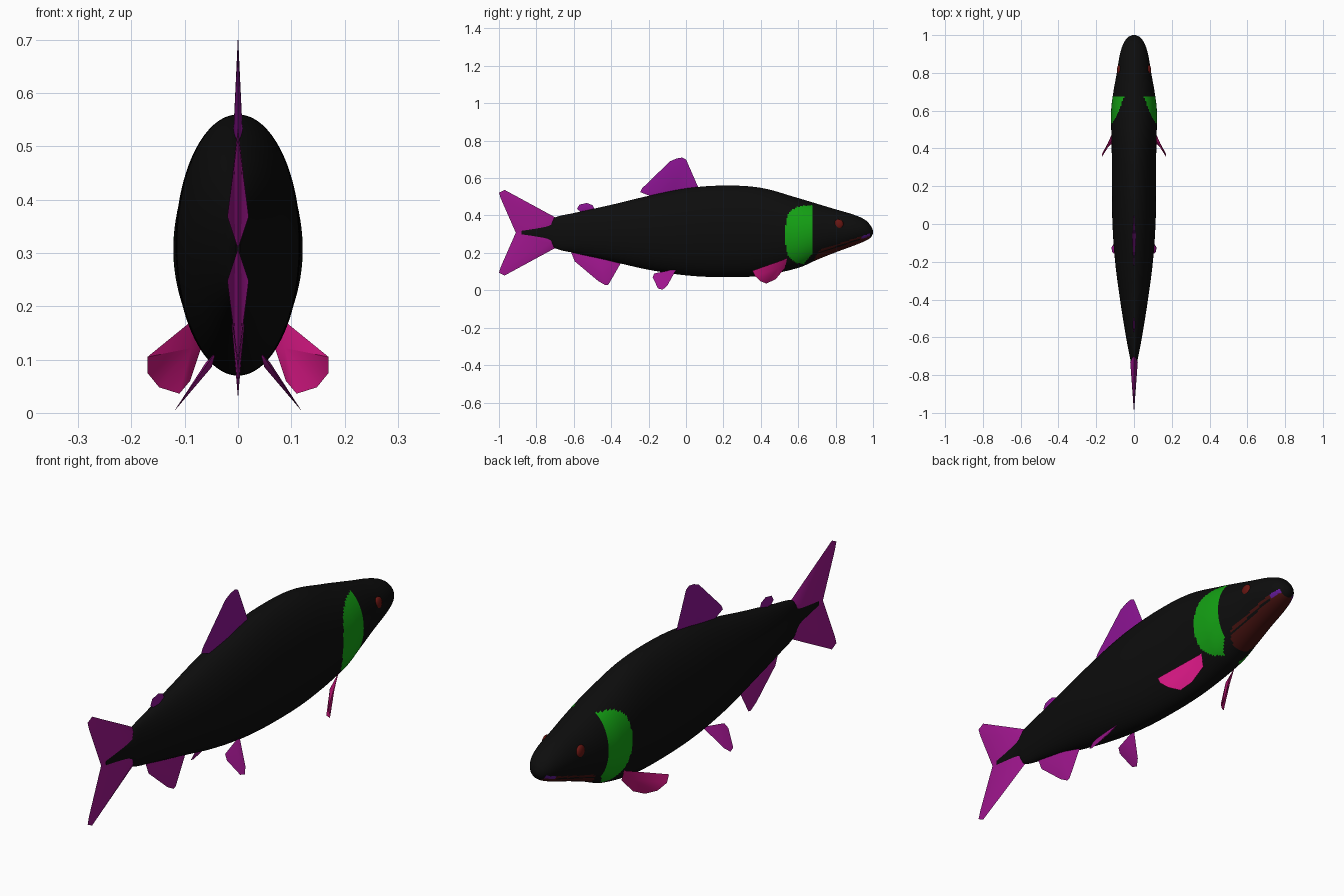
import bpy
import bmesh
import math
from mathutils import Vector

if "Cube" in bpy.data.objects:
    bpy.data.objects.remove(bpy.data.objects["Cube"])


def material(name, r, g, b):
    m = bpy.data.materials.new(name)
    m.use_nodes = True
    m.diffuse_color = (r, g, b, 1)
    bsdf = m.node_tree.nodes["Principled BSDF"]
    bsdf.inputs["Base Color"].default_value = (r, g, b, 1)
    bsdf.inputs["Roughness"].default_value = 0.7
    return m


BLACK = material("body black", .004, .004, .004)
GREEN = material("gill green", .007, .36, .007)
DARK_RED = material("jaw dark red", .06, .006, .005)
EYE_RED = material("eye red", .14, .008, .006)
MAGENTA = material("tail magenta", .35, .008, .27)
PURPLE = material("dorsal purple", .27, .007, .30)
PINK = material("pectoral pink", .62, .008, .21)
VIOLET = material("mouth violet", .12, .01, .3)


def finish(bm, name, mats, angle):
    bmesh.ops.recalc_face_normals(bm, faces=bm.faces)
    mesh = bpy.data.meshes.new(name)
    bm.to_mesh(mesh)
    bm.free()
    for m in mats:
        mesh.materials.append(m)
    ob = bpy.data.objects.new(name, mesh)
    bpy.context.collection.objects.link(ob)
    bpy.ops.object.select_all(action='DESELECT')
    ob.select_set(True)
    bpy.context.view_layer.objects.active = ob
    bpy.ops.object.shade_smooth_by_angle(angle=math.radians(angle))
    return ob


# Body stations from tail to snout: y, belly z, back z, half width
STATIONS = [Vector(s) for s in (
    (-.88, .295, .325, .004), (-.80, .275, .345, .009), (-.74, .26, .36, .015),
    (-.70, .225, .39, .023), (-.60, .20, .413, .042), (-.40, .155, .457, .074),
    (-.20, .11, .505, .10), (0, .08, .545, .114), (.20, .07, .56, .117),
    (.40, .078, .548, .118), (.60, .12, .493, .121), (.70, .163, .463, .109),
    (.80, .203, .433, .091), (.90, .24, .403, .074), (.96, .265, .375, .054),
    (.99, .285, .342, .03), (1.0, .305, .32, .008))]


def station(i, t):
    """Smooth blend between neighbouring body stations."""
    last = len(STATIONS) - 1
    a, b = STATIONS[max(i - 1, 0)], STATIONS[i]
    c, d = STATIONS[i + 1], STATIONS[min(i + 2, last)]
    m0 = (c - a) * ((c[0] - b[0]) / (c[0] - a[0]))
    m1 = (d - b) * ((c[0] - b[0]) / (d[0] - b[0]))
    return (b * (2*t**3 - 3*t*t + 1) + m0 * (t**3 - 2*t*t + t)
            + c * (3*t*t - 2*t**3) + m1 * (t**3 - t*t))


def skin(y, z):
    """Material slot of a body face: 0 body, 1 gill, 2 jaw, 3 mouth."""
    gill = (abs(y - .675) / .145) ** 3 + (abs(z - .295) / .158) ** 3 < 1
    if gill and y < .675 and z > .14 + max(0, y - .63) * 1.3:
        return 1
    below_lip = z - (.213 + (y - .71) * .333)
    if below_lip < 0 and y > .68 + (z - .155) * .5 and y < .98:
        if -.016 < below_lip < -.009 and y < .93:
            return 0
        return 3 if y > .94 and below_lip > -.014 else 2
    return 0


bm = bmesh.new()
SIDES = 96
rings = []
for i in range(len(STATIONS) - 1):
    span = STATIONS[i + 1][0] - STATIONS[i][0]
    steps = max(4, round(span / .008))
    final = i == len(STATIONS) - 2
    for k in range(steps + final):
        y, low, high, wide = station(i, k / steps)
        mid, half = (low + high) / 2, (high - low) / 2
        rings.append([bm.verts.new((wide * math.sin(a), y, mid + half * math.cos(a)))
                      for a in (math.tau * j / SIDES for j in range(SIDES))])
for r, s in zip(rings, rings[1:]):
    for j in range(SIDES):
        n = (j + 1) % SIDES
        bm.faces.new((r[j], r[n], s[n], s[j]))
bm.faces.new(rings[0])
bm.faces.new(rings[-1])
for f in bm.faces:
    c = f.calc_center_median()
    f.material_index = skin(c.y, c.z)
finish(bm, "body", [BLACK, GREEN, DARK_RED, VIOLET], 60)


def fin(name, rim, hub, thick, mat, mirror=False):
    """Lens-shaped fin: a thin rim joined to a thick hub on each face."""
    for side in ((1, -1) if mirror else (1,)):
        bm = bmesh.new()
        pts = [Vector(p) for p in rim]
        h = Vector(hub)
        normal = sum(((a - h).cross(b - h) for a, b in zip(pts, pts[1:])),
                     Vector()).normalized()
        flip = Vector((side, 1, 1))
        ring = [bm.verts.new(p * flip) for p in pts]
        for s in (1, -1):
            top = bm.verts.new((h + normal * thick * s) * flip)
            for a, b in zip(ring, ring[1:] + ring[:1]):
                bm.faces.new((a, b, top))
        label = name if not mirror else ("left_" if side > 0 else "right_") + name
        finish(bm, label, [mat], 35)


def flat(*pairs):
    return [(0, y, z) for y, z in pairs]


# Fins on the centre line
fin("dorsal_fin", flat((.07, .54), (.0, .70), (-.02, .71), (-.05, .705), (-.085, .69),
                       (-.235, .545), (-.245, .525), (-.18, .50), (-.06, .50)),
    (0, -.07, .52), .009, PURPLE)
fin("adipose_fin", flat((-.485, .425), (-.50, .455), (-.53, .467), (-.57, .458),
                        (-.583, .435), (-.55, .41)), (0, -.53, .425), .007, PURPLE)
fin("anal_fin", flat((-.34, .16), (-.415, .03), (-.43, .027), (-.47, .05), (-.595, .155),
                     (-.615, .205), (-.47, .19)), (0, -.46, .165), .012, MAGENTA)

# Forked tail, the lower lobe mirroring the upper
MID = .308
LOBE = ((-.69, .385), (-.97, .537), (-1, .522), (-.99, .49), (-.91, MID), (-.70, MID))
for name, s in (("upper_tail_lobe", 1), ("lower_tail_lobe", -1)):
    fin(name, flat(*((y, MID + s * (z - MID)) for y, z in LOBE)),
        (0, -.73, MID + s * .06), .02, MAGENTA)

# Paired fins
fin("pectoral_fin", [(.09, .54, .17), (.17, .355, .105), (.17, .37, .075),
                     (.148, .40, .048), (.11, .43, .036), (.09, .48, .06), (.07, .53, .12)],
    (.095, .49, .12), .009, PINK, mirror=True)
fin("pelvic_fin", [(.045 + (.11 - z) * .7, y, z) for y, z in
                   ((-.05, .115), (-.17, .09), (-.178, .07), (-.15, .01),
                    (-.125, .003), (-.10, .025))],
    (.055, -.10, .09), .007, MAGENTA, mirror=True)

# Eyes
for name, side in (("left_eye", 1), ("right_eye", -1)):
    bm = bmesh.new()
    bmesh.ops.create_uvsphere(bm, u_segments=16, v_segments=10, radius=.026)
    bmesh.ops.scale(bm, vec=(.45, 1, 1.05), verts=bm.verts)
    bmesh.ops.translate(bm, vec=(side * .079, .816, .353), verts=bm.verts)
    finish(bm, name, [EYE_RED], 60)
